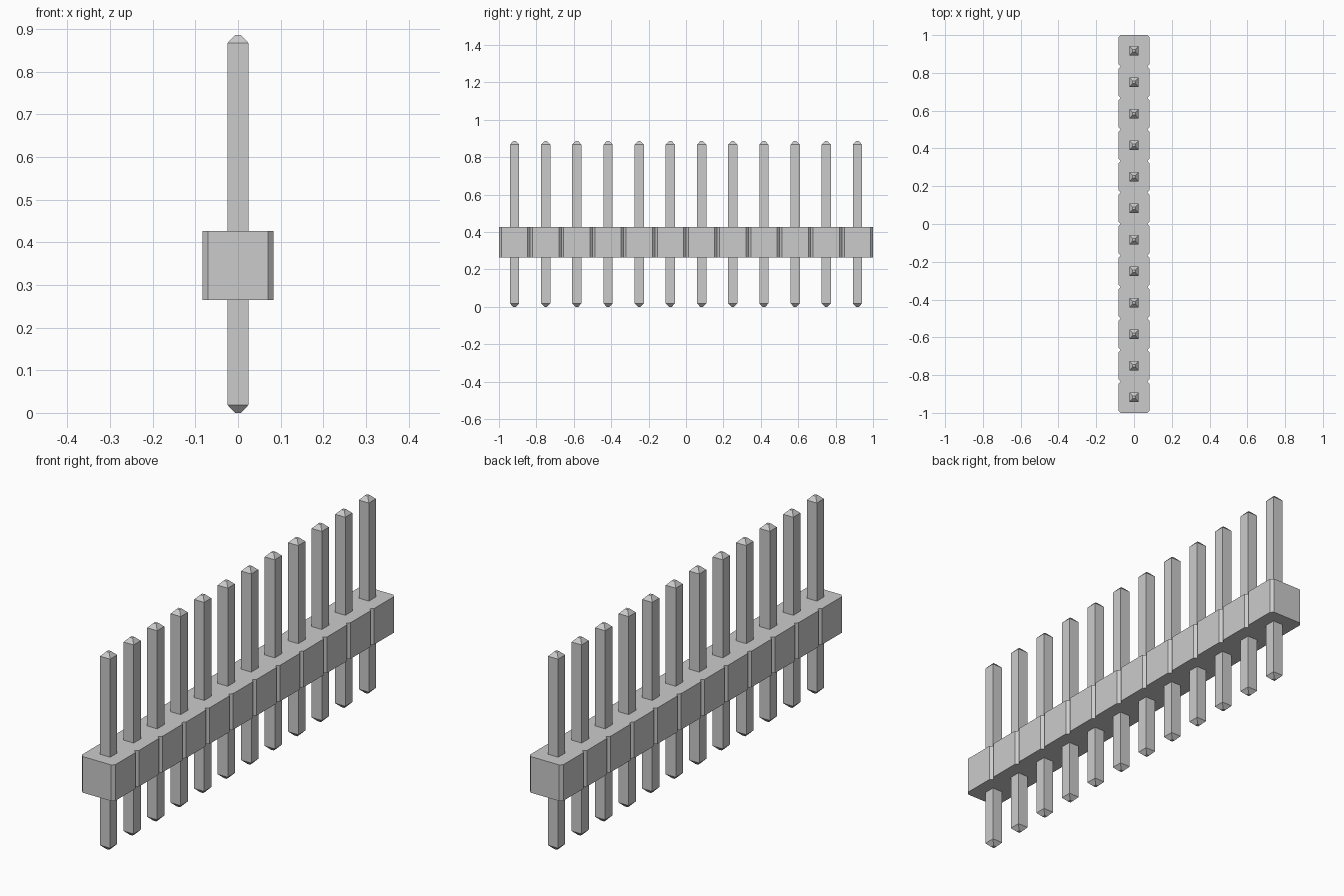
import bpy, bmesh

COUNT = 12
PITCH = 2 / COUNT
HALF = PITCH / 2          # half width of the housing
CUT = 0.013               # corner chamfer that forms the notches
Z_LOW, Z_HIGH = 0.265, 0.427
PIN, TIP, TAPER, HEIGHT = 0.025, 0.007, 0.019, 0.886

if "Cube" in bpy.data.objects:
    bpy.data.objects.remove(bpy.data.objects["Cube"], do_unlink=True)


def material(name, colour):
    mat = bpy.data.materials.new(name)
    mat.use_nodes = True
    mat.diffuse_color = colour
    mat.node_tree.nodes["Principled BSDF"].inputs["Base Color"].default_value = colour
    return mat


def finish(name, bm, mat):
    bmesh.ops.recalc_face_normals(bm, faces=bm.faces)
    mesh = bpy.data.meshes.new(name)
    bm.to_mesh(mesh)
    bm.free()
    mesh.materials.append(mat)
    obj = bpy.data.objects.new(name, mesh)
    bpy.context.scene.collection.objects.link(obj)
    return obj


grey = material("neutral_grey", (0.6, 0.6, 0.6, 1))

# Housing: one notched outline, extruded upward
side = []
for i in range(COUNT):
    y = -1 + i * PITCH
    side += [(HALF - CUT, y), (HALF, y + CUT), (HALF, y + PITCH - CUT)]
side.append((HALF - CUT, 1))
outline = side + [(-x, -y) for x, y in side]
bm = bmesh.new()
base = bm.faces.new([bm.verts.new((x, y, Z_LOW)) for x, y in outline])
top = bmesh.ops.extrude_face_region(bm, geom=[base], use_keep_orig=True)
bmesh.ops.translate(bm, vec=(0, 0, Z_HIGH - Z_LOW),
                    verts=[v for v in top["geom"] if isinstance(v, bmesh.types.BMVert)])
finish("housing", bm, grey)

# Pin: square rings lofted from tip to tip
bm = bmesh.new()
rings = []
for half, z in ((TIP, 0), (PIN, TAPER), (PIN, HEIGHT - TAPER), (TIP, HEIGHT)):
    rings.append([bm.verts.new((sx * half, sy * half, z))
                  for sx, sy in ((-1, -1), (1, -1), (1, 1), (-1, 1))])
for low, high in zip(rings, rings[1:]):
    for k in range(4):
        n = (k + 1) % 4
        bm.faces.new((low[k], low[n], high[n], high[k]))
bm.faces.new(rings[0])
bm.faces.new(rings[-1])
pin = finish("pin_1", bm, grey)

# Row of pins sharing one mesh
for i in range(COUNT):
    if i:
        pin = bpy.data.objects.new(f"pin_{i + 1}", pin.data)
        bpy.context.scene.collection.objects.link(pin)
    pin.location.y = -1 + (i + 0.5) * PITCH
